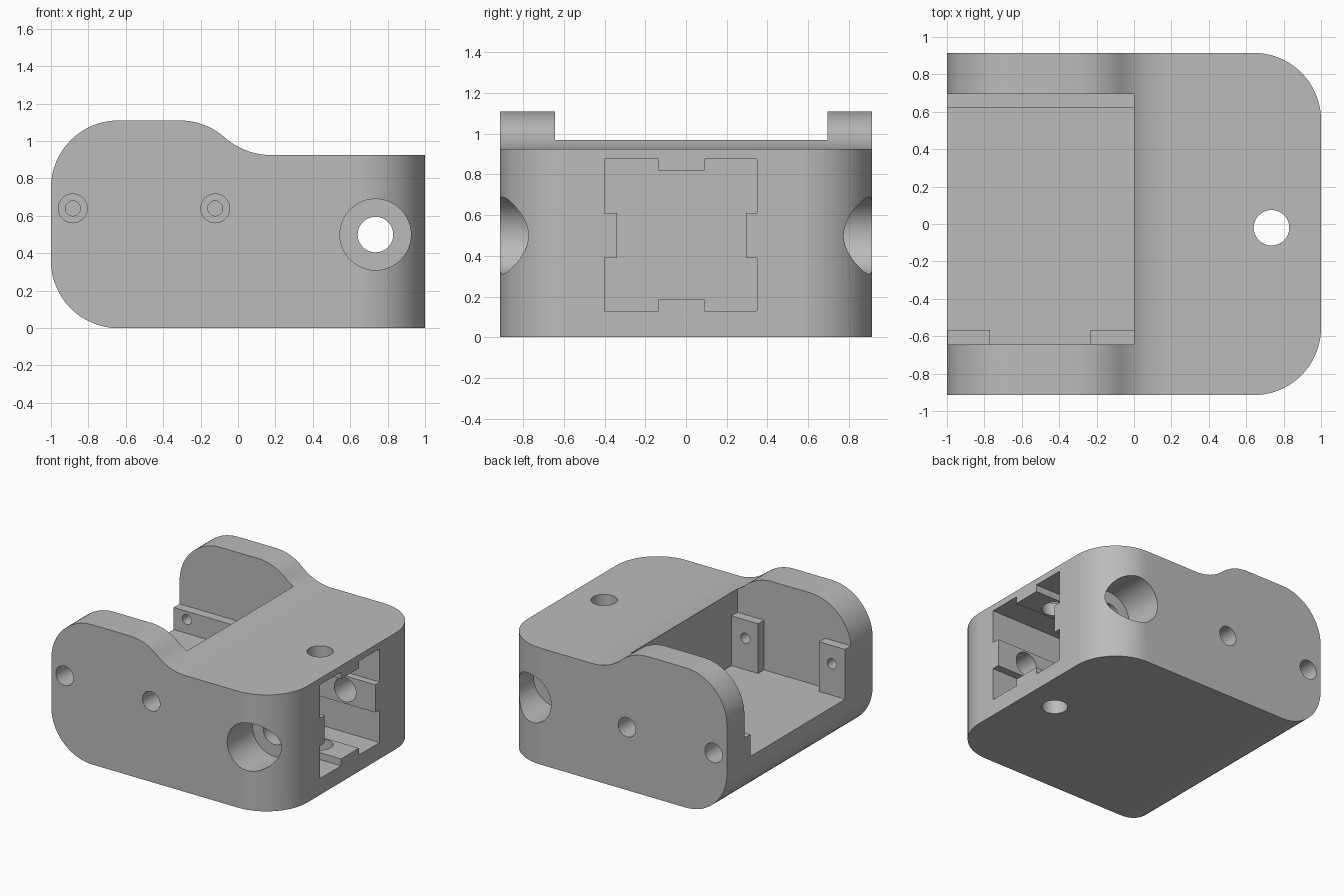
import bpy, bmesh, math
from mathutils import Matrix

if "Cube" in bpy.data.objects:
    bpy.data.objects.remove(bpy.data.objects["Cube"])

grey = bpy.data.materials.new("plain_grey")
grey.diffuse_color = (0.5, 0.5, 0.5, 1)
grey.use_nodes = True
grey.node_tree.nodes["Principled BSDF"].inputs["Base Color"].default_value = grey.diffuse_color


def make_object(name, bm):
    bmesh.ops.recalc_face_normals(bm, faces=bm.faces)
    mesh = bpy.data.meshes.new(name)
    bm.to_mesh(mesh)
    bm.free()
    ob = bpy.data.objects.new(name, mesh)
    bpy.context.collection.objects.link(ob)
    mesh.materials.append(grey)
    return ob


def prism(points, offset):
    """Face through 3D points, extruded by the offset vector."""
    bm = bmesh.new()
    face = bm.faces.new([bm.verts.new(p) for p in points])
    ext = bmesh.ops.extrude_face_region(bm, geom=[face])["geom"]
    verts = [v for v in ext if isinstance(v, bmesh.types.BMVert)]
    bmesh.ops.translate(bm, verts=verts, vec=offset)
    if face.is_valid and len(face.edges[0].link_faces) < 2:
        bm.faces.new(face.verts)
    return bm


def box(x0, x1, y0, y1, z0, z1):
    return prism([(x0, y0, z0), (x1, y0, z0), (x1, y1, z0), (x0, y1, z0)], (0, 0, z1 - z0))


def cylinder(axis, a, b, r, start, end):
    """Axis 'y': centre (x=a, z=b). Axis 'z': centre (x=a, y=b)."""
    bm = bmesh.new()
    mid = (start + end) / 2
    if axis == "y":
        m = Matrix.Translation((a, mid, b)) @ Matrix.Rotation(math.pi / 2, 4, "X")
    else:
        m = Matrix.Translation((a, b, mid))
    bmesh.ops.create_cone(bm, cap_ends=True, segments=48, radius1=r, radius2=r,
                          depth=abs(end - start), matrix=m)
    return bm


def arc(cx, cz, r, a0, a1, n=16):
    return [(cx + r * math.cos(math.radians(a0 + (a1 - a0) * i / n)),
             cz + r * math.sin(math.radians(a0 + (a1 - a0) * i / n))) for i in range(n + 1)]


# Body: side profile with rounded end and S-shaped shoulder
W, R = 0.915, 0.36
profile = [(1, 0), (1, 0.925)]
profile += arc(0.18, 1.306, 0.381, 270, 228.6)
profile += arc(-0.31, 0.75, R, 48.6, 90)[1:]
profile += arc(-0.64, 0.75, R, 90, 180)
profile += arc(-0.64, R, R, 180, 270)
bm = prism([(x, -W, z) for x, z in profile], (0, 2 * W, 0))
# Rounded upright corners at the right end
corners = [e for e in bm.edges if all(v.co.x > 0.99 for v in e.verts)
           and abs(e.verts[0].co.y - e.verts[1].co.y) < 1e-4]
bmesh.ops.recalc_face_normals(bm, faces=bm.faces)
bmesh.ops.bevel(bm, geom=corners, offset=R, offset_type="OFFSET", segments=20,
                profile=0.5, affect="EDGES")
body = make_object("bracket_body", bm)

# Open pocket; the leftover steps form the screw bosses and the rear ledge
cutters = [
    box(-1.2, 0, -0.57, 0.62, 0.39, 1.4),
    box(-1.2, 0, 0.5, 0.695, 0.565, 1.4),
    box(-1.2, 0, -0.645, -0.5, 0.785, 1.4),
    box(-0.77, -0.235, -0.645, -0.5, 0.39, 1.4),
]

# Keyed square socket in the right end
key = [(-0.4, 0.13), (-0.135, 0.13), (-0.135, 0.185), (0.09, 0.185), (0.09, 0.13),
       (0.35, 0.13), (0.35, 0.39), (0.295, 0.39), (0.295, 0.61), (0.35, 0.61),
       (0.35, 0.875), (0.09, 0.875), (0.09, 0.82), (-0.135, 0.82), (-0.135, 0.875),
       (-0.4, 0.875), (-0.4, 0.61), (-0.34, 0.61), (-0.34, 0.39), (-0.4, 0.39)]
cutters.append(prism([(0.2, y, z) for y, z in key], (1, 0, 0)))

# Cross holes through the socket, with deep counterbores on both sides
cutters.append(cylinder("z", 0.735, -0.02, 0.095, -0.2, 1.2))
cutters.append(cylinder("y", 0.735, 0.5, 0.095, -1.1, 1.1))
for s in (-1, 1):
    cutters.append(cylinder("y", 0.735, 0.5, 0.19, s * 0.595, s * 1.1))

# Counterbored screw holes into the pocket, lower on the rear wall
for s, z in ((-1, 0.64), (1, 0.5)):
    for x in (-0.883, -0.122):
        cutters.append(cylinder("y", x, z, 0.04, s * 0.45, s * 1.1))
        cutters.append(cylinder("y", x, z, 0.077, s * 0.72, s * 1.1))

# Cut everything, then remove the cutters
bpy.context.view_layer.objects.active = body
body.select_set(True)
for c in cutters:
    cutter = make_object("cutter", c)
    cutter.hide_render = True
    mod = body.modifiers.new("cut", "BOOLEAN")
    mod.operation, mod.solver, mod.object = "DIFFERENCE", "EXACT", cutter
    bpy.ops.object.modifier_apply(modifier=mod.name)
    bpy.data.objects.remove(cutter)

bpy.ops.object.shade_smooth_by_angle(angle=math.radians(25))
